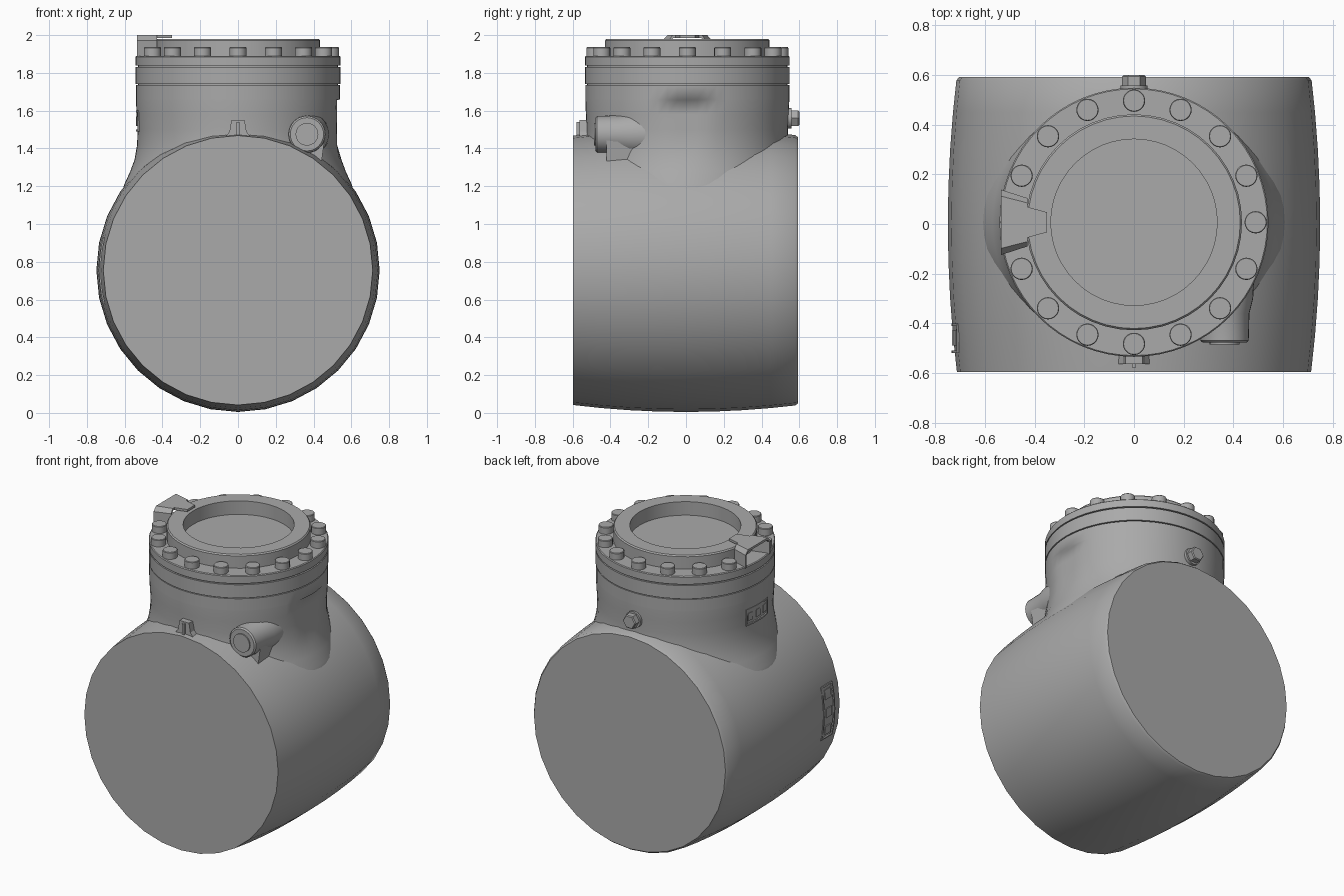
import bpy, bmesh, math
from mathutils import Matrix, Vector

cube = bpy.data.objects.get("Cube")
if cube:
    bpy.data.objects.remove(cube, do_unlink=True)

GREY = (0.40, 0.40, 0.40, 1)
metal = bpy.data.materials.new("cast grey metal")
metal.use_nodes = True
metal.diffuse_color = GREY
metal.node_tree.nodes["Principled BSDF"].inputs["Base Color"].default_value = GREY

CY = 0.007                      # y of the neck axis
BZ = 0.755                      # height of the barrel axis
ALONG_Y = Matrix.Rotation(math.radians(-90), 4, 'X')


def finish(name, bm, matrix=Matrix(), smooth=True):
    """Turn a bmesh into a placed, shaded object."""
    bmesh.ops.transform(bm, matrix=matrix, verts=bm.verts)
    bmesh.ops.recalc_face_normals(bm, faces=bm.faces)
    mesh = bpy.data.meshes.new(name)
    bm.to_mesh(mesh)
    bm.free()
    mesh.materials.append(metal)
    ob = bpy.data.objects.new(name, mesh)
    bpy.context.collection.objects.link(ob)
    if smooth:
        bpy.ops.object.select_all(action='DESELECT')
        ob.select_set(True)
        bpy.context.view_layer.objects.active = ob
        bpy.ops.object.shade_smooth_by_angle(angle=math.radians(32))
    return ob


def lathe(name, profile, matrix=Matrix(), sides=64):
    """Spin (radius, height) points round z; the ends are capped."""
    bm = bmesh.new()
    rings = [[bm.verts.new((r * math.cos(math.tau * i / sides),
                            r * math.sin(math.tau * i / sides), z))
              for i in range(sides)] for r, z in profile]
    for a, b in zip(rings, rings[1:]):
        for i in range(sides):
            j = (i + 1) % sides
            bm.faces.new((a[i], a[j], b[j], b[i]))
    bm.faces.new(rings[0])
    bm.faces.new(rings[-1])
    return finish(name, bm, matrix)


def prism(name, outline, depth, matrix=Matrix()):
    """Extrude a flat xy outline upward."""
    bm = bmesh.new()
    face = bm.faces.new([bm.verts.new((x, y, 0)) for x, y in outline])
    new = bmesh.ops.extrude_face_region(bm, geom=[face])["geom"]
    bmesh.ops.translate(bm, vec=(0, 0, depth),
                        verts=[v for v in new if isinstance(v, bmesh.types.BMVert)])
    return finish(name, bm, matrix, False)


def arc_bar(name, radius, thick, a0, a1, h0, h1, matrix, steps=6):
    """Thin raised bar following a cylinder, angles in degrees."""
    bm = bmesh.new()
    rings = []
    for i in range(steps + 1):
        a = math.radians(a0 + (a1 - a0) * i / steps)
        rings.append([bm.verts.new((r * math.cos(a), r * math.sin(a), h))
                      for r, h in ((radius, h0), (radius + thick, h0),
                                   (radius + thick, h1), (radius, h1))])
    for a, b in zip(rings, rings[1:]):
        for k in range(4):
            bm.faces.new((a[k], a[(k + 1) % 4], b[(k + 1) % 4], b[k]))
    bm.faces.new(rings[0])
    bm.faces.new(rings[-1])
    return finish(name, bm, matrix)


def framed_plate(name, radius, thick, a0, a1, h0, h1, matrix):
    """Raised rim with plain pads inside it."""
    rim = 0.01
    da = math.degrees(rim / radius)
    for part, (s, e, lo, hi) in {
            "lower_rim": (a0, a1, h0, h0 + rim), "upper_rim": (a0, a1, h1 - rim, h1),
            "start_rim": (a0, a0 + da, h0, h1), "end_rim": (a1 - da, a1, h0, h1)}.items():
        arc_bar(f"{name}_{part}", radius, thick, s, e, lo, hi, matrix)
    step = (a1 - a0) / 3
    for i in range(3):
        arc_bar(f"{name}_pad_{i + 1}", radius, thick * 0.8, a0 + step * (i + 0.25),
                a0 + step * (i + 0.75), h0 + 0.03, h1 - 0.03, matrix)


neck_axis = Matrix.Translation((0, CY, 0))
barrel_axis = Matrix.Translation((0, 0, BZ)) @ ALONG_Y

# Bulging barrel with flat ends and a small chamfer at the back
bulge = [(0.75 - 0.037 * (y / 0.6) ** 2, y)
         for y in (-0.597, -0.45, -0.3, -0.15, 0, 0.15, 0.3, 0.45, 0.578)]
lathe("barrel", bulge + [(0.705, 0.592)], barrel_axis, 32)

# Neck flaring into the barrel, with a flat on its left side
neck = lathe("neck", [(0.62, 1.0), (0.62, 1.15), (0.602, 1.21), (0.57, 1.28),
                      (0.548, 1.34), (0.534, 1.42), (0.532, 1.5), (0.537, 1.58),
                      (0.54, 1.655), (0.54, 1.66), (0.54, 1.736)], neck_axis)
for v in neck.data.vertices:
    r = math.hypot(v.co.x, v.co.y - CY)
    v.co.y = CY + (v.co.y - CY) * min(1, 0.56 / r)
    if 1.4 < v.co.z < 1.658:
        v.co.x = min(v.co.x, 0.524)

# Flange stack with two narrow grooves
lathe("flange", [(0.53, 1.73), (0.53, 1.742), (0.542, 1.742), (0.542, 1.83),
                 (0.53, 1.83), (0.53, 1.838), (0.542, 1.838), (0.542, 1.885),
                 (0.537, 1.89)], neck_axis)

# Raised cover ring with a sunken floor
lathe("cover_ring", [(0.435, 1.88), (0.435, 1.972), (0.428, 1.98),
                     (0.335, 1.98), (0.335, 1.84)], neck_axis, 48)

# Flange bolts, leaving out the one under the bracket
for i in range(16):
    if i != 8:
        a = math.tau * i / 16
        lathe(f"flange_bolt_{i + 1}", [(0.045, 1.88), (0.045, 1.932), (0.042, 1.936)],
              Matrix.Translation((0.49 * math.cos(a), CY + 0.49 * math.sin(a), 0)), 20)

# Folded bracket over the flange edge, narrowing towards the centre
bm = bmesh.new()
section = [(0.125, 1.885), (0.125, 1.972), (0.1, 2.0), (-0.1, 2.0),
           (-0.125, 1.972), (-0.125, 1.885), (-0.113, 1.885), (-0.113, 1.968),
           (-0.095, 1.985), (0.095, 1.985), (0.113, 1.968), (0.113, 1.885)]
loops = [[bm.verts.new((x, CY + y * s, z)) for y, z in section]
         for x, s in ((-0.535, 1.05), (-0.43, 0.78))]
for k in range(len(section)):
    n = (k + 1) % len(section)
    bm.faces.new((loops[0][k], loops[0][n], loops[1][n], loops[1][k]))
for loop in loops:
    bm.faces.new(loop)
finish("bracket", bm, smooth=False)
prism("bracket_tongue", [(-0.44, -0.065), (-0.35, -0.04), (-0.35, 0.04), (-0.44, 0.065)],
      0.015, Matrix.Translation((0, CY, 1.985)))

# Side port boss on the front, with its plug and a skirt at the root
port = Matrix.Translation((0.365, 0, 1.475)) @ ALONG_Y
lathe("port_boss", [(0.088, -0.478), (0.097, -0.47), (0.1, -0.36), (0.115, -0.3),
                    (0.12, -0.2)], port, 32)
lathe("port_plug", [(0.06, -0.486), (0.06, -0.45)], port, 32)
prism("port_web", [(0.28, 1.5), (0.33, 1.32), (0.44, 1.31), (0.46, 1.46)], 0.2,
      Matrix.Translation((0, -0.22, 0)) @ Matrix.Rotation(math.radians(90), 4, 'X'))

# Front lug: flared foot with a narrow upright rib
upright = Matrix.Translation((0, -0.5, 0)) @ Matrix.Rotation(math.radians(90), 4, 'X')
prism("front_lug", [(-0.075, 1.45), (0.075, 1.45), (0.045, 1.49), (0.035, 1.55),
                    (-0.035, 1.55), (-0.045, 1.49)], 0.065, upright)
prism("front_lug_rib", [(-0.008, 1.46), (0.008, 1.46), (0.008, 1.54), (-0.008, 1.54)],
      0.079, upright)

# Hexagonal drain plug on the back
back = Matrix.Translation((0, 0, 1.56)) @ ALONG_Y
lathe("back_plug_washer", [(0.055, 0.52), (0.055, 0.558)], back, 24)
lathe("back_plug_head", [(0.048, 0.55), (0.048, 0.594), (0.042, 0.6)], back, 6)

# Raised plates on the right side of the neck and barrel
framed_plate("neck_plate", 0.532, 0.009, 168, 192, 1.49, 1.6, neck_axis)
framed_plate("barrel_plate", 0.726, 0.009, 166, 194, -0.52, -0.4, barrel_axis)
